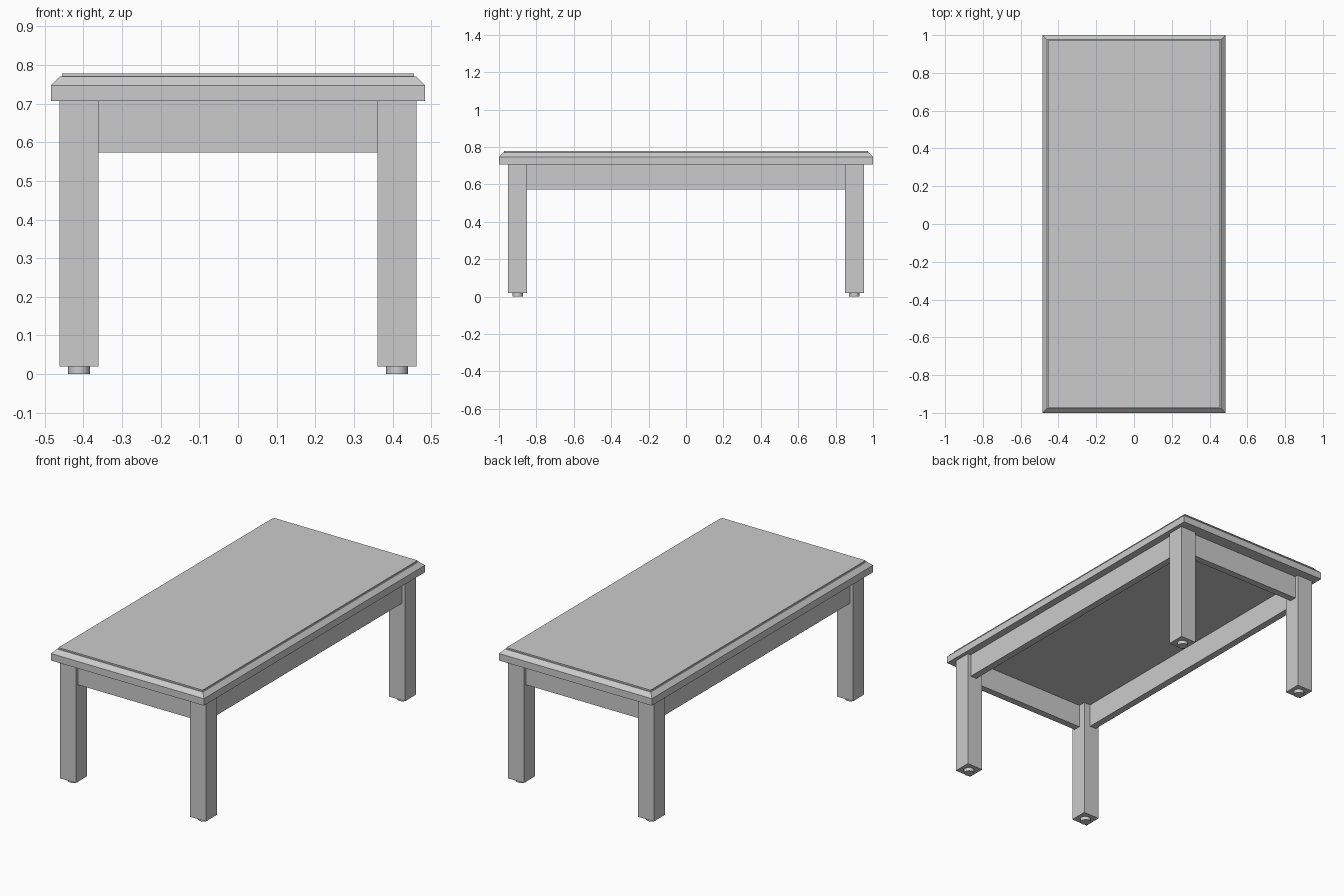
import bpy, bmesh
from math import radians

if "Cube" in bpy.data.objects:
    bpy.data.objects.remove(bpy.data.objects["Cube"])

LEG_X, LEG_Y, LEG_W = 0.4115, 0.9, 0.101
FOOT_H, UNDER, APRON_Z = 0.02, 0.707, 0.574
RECESS, THICK = 0.02, 0.04


def finish(name, bm):
    bmesh.ops.recalc_face_normals(bm, faces=bm.faces)
    mesh = bpy.data.meshes.new(name)
    bm.to_mesh(mesh)
    bm.free()
    obj = bpy.data.objects.new(name, mesh)
    bpy.context.collection.objects.link(obj)
    return obj


def box(name, x, y, z0, z1, sx, sy):
    bm = bmesh.new()
    bmesh.ops.create_cube(bm, size=1)
    bmesh.ops.scale(bm, vec=(sx, sy, z1 - z0), verts=bm.verts)
    bmesh.ops.translate(bm, vec=(x, y, (z0 + z1) / 2), verts=bm.verts)
    return finish(name, bm)


# Tabletop: rectangular loops stacked along the edge profile (inset, height)
profile = [(0, UNDER), (0, 0.747), (0.023, 0.770), (0.028, 0.770), (0.028, 0.778)]
bm = bmesh.new()
loops = []
for inset, z in profile:
    hx, hy = 0.484 - inset, 1.0 - inset
    loops.append([bm.verts.new((sx * hx, sy * hy, z))
                  for sx, sy in ((-1, -1), (1, -1), (1, 1), (-1, 1))])
for a, b in zip(loops, loops[1:]):
    for i in range(4):
        j = (i + 1) % 4
        bm.faces.new((a[i], a[j], b[j], b[i]))
bm.faces.new(loops[0][::-1])
bm.faces.new(loops[-1])
finish("tabletop", bm)

# Legs with round feet
for sy, end in ((-1, "front"), (1, "back")):
    for sx, side in ((-1, "left"), (1, "right")):
        x, y = sx * LEG_X, sy * LEG_Y
        box(f"{end}_{side}_leg", x, y, FOOT_H, UNDER, LEG_W, LEG_W)
        bpy.ops.mesh.primitive_cylinder_add(
            vertices=32, radius=0.028, depth=FOOT_H, location=(x, y, FOOT_H / 2))
        foot = bpy.context.object
        foot.name = f"{end}_{side}_foot"
        bpy.ops.object.shade_smooth_by_angle(angle=radians(30))

# Aprons between the legs, set back from the outer leg faces
off = LEG_W / 2 - RECESS - THICK / 2
for s, end, side in ((-1, "front", "left"), (1, "back", "right")):
    box(f"{end}_apron", 0, s * (LEG_Y + off), APRON_Z, UNDER,
        2 * LEG_X - LEG_W, THICK)
    box(f"{side}_apron", s * (LEG_X + off), 0, APRON_Z, UNDER,
        THICK, 2 * LEG_Y - LEG_W)
